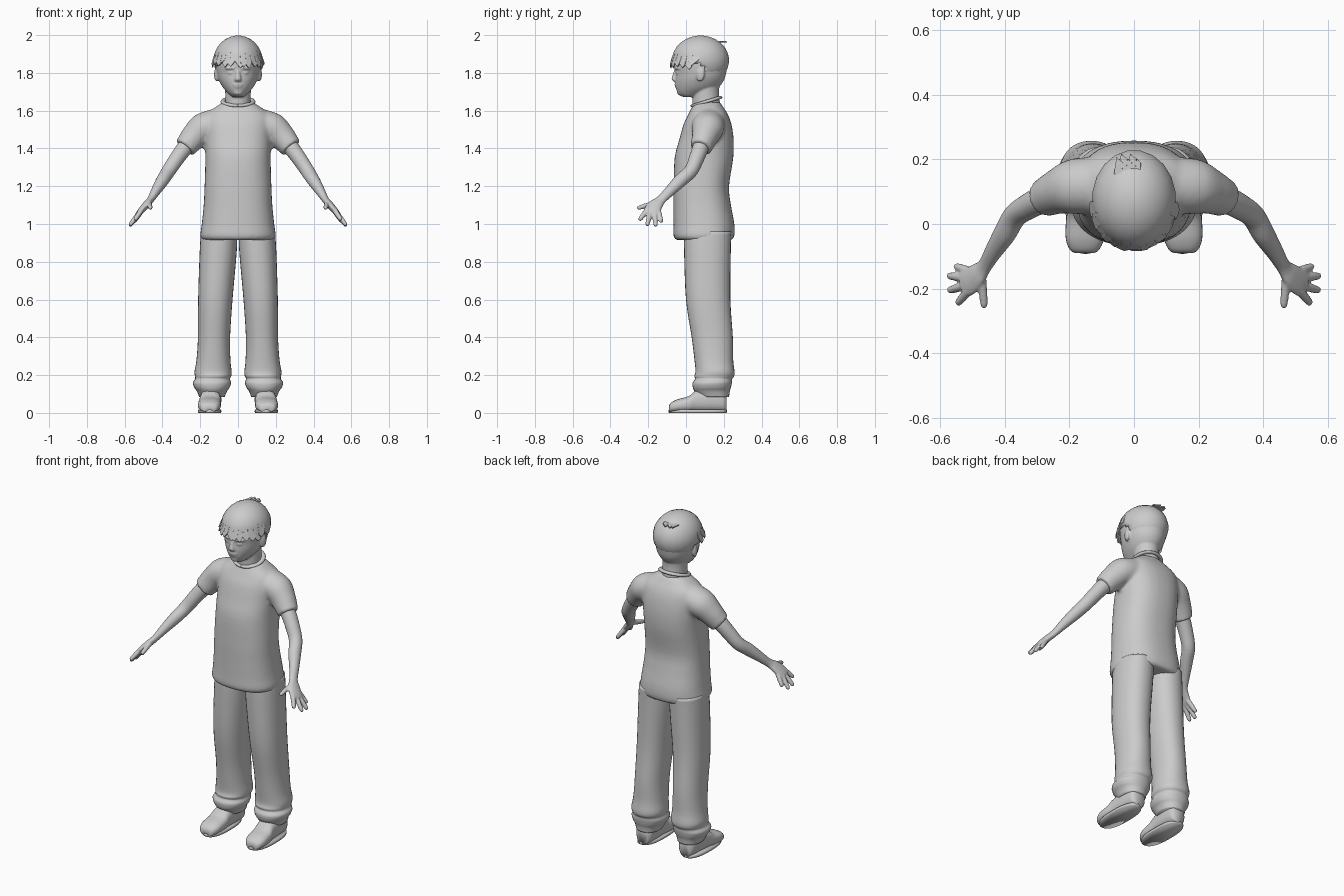
import bpy, bmesh, math, random
from mathutils import Vector as V, Matrix

if "Cube" in bpy.data.objects:
    bpy.data.objects.remove(bpy.data.objects["Cube"])

random.seed(4)
grey = bpy.data.materials.new("plain grey")
grey.diffuse_color = (0.6, 0.6, 0.6, 1)
grey.use_nodes = True
grey.node_tree.nodes["Principled BSDF"].inputs["Base Color"].default_value = grey.diffuse_color


def level(z, cx, rx, yf, yb):
    """Horizontal ring: centre and two half axes."""
    return V((cx, (yf + yb) / 2, z)), V((rx, 0, 0)), V((0, (yb - yf) / 2, 0))


def tube(points, ref):
    """Rings across a path of (x, y, z, half width, half thickness)."""
    rings = []
    for i, p in enumerate(points):
        a, b = points[max(i - 1, 0)], points[min(i + 1, len(points) - 1)]
        t = (V(b[:3]) - V(a[:3])).normalized()
        u = (V(ref) - t * t.dot(V(ref))).normalized()
        rings.append((V(p[:3]), u * p[3], t.cross(u) * p[4]))
    return rings


def loft(bm, rings, sides=28, power=2.0, steps=4):
    """Skin smoothly interpolated superellipse rings and cap the ends."""
    fine = []
    for i in range(len(rings) - 1):
        r = [rings[max(0, min(len(rings) - 1, i + k))] for k in (-1, 0, 1, 2)]
        for s in range(steps):
            t = s / steps
            fine.append([0.5 * (2 * b + (c - a) * t + (2 * a - 5 * b + 4 * c - d) * t * t
                                + (3 * b - a - 3 * c + d) * t ** 3)
                         for a, b, c, d in zip(*r)])
    fine.append(rings[-1])
    loops = []
    for c, u, v in fine:
        loop = []
        for k in range(sides):
            a = 2 * math.pi * k / sides
            x, y = math.cos(a), math.sin(a)
            loop.append(bm.verts.new(c + u * math.copysign(abs(x) ** (2 / power), x)
                                     + v * math.copysign(abs(y) ** (2 / power), y)))
        loops.append(loop)
    for p, q in zip(loops, loops[1:]):
        for k in range(sides):
            n = (k + 1) % sides
            bm.faces.new((p[k], p[n], q[n], q[k]))
    bm.faces.new(loops[0][::-1])
    bm.faces.new(loops[-1])


def ball(bm, centre, size, turn=0):
    m = Matrix.Translation(centre) @ Matrix.Rotation(turn, 4, 'Z') @ Matrix.Diagonal((*size, 1))
    bmesh.ops.create_uvsphere(bm, u_segments=20, v_segments=14, radius=1, matrix=m)


def finish(name, bm, voxel=0, smooth=2, mirror=False, flat=False):
    bmesh.ops.recalc_face_normals(bm, faces=bm.faces)
    me = bpy.data.meshes.new(name)
    bm.to_mesh(me)
    bm.free()
    me.materials.append(grey)
    if not flat:
        me.shade_smooth()
    ob = bpy.data.objects.new(name, me)
    bpy.context.collection.objects.link(ob)
    if voxel:
        r = ob.modifiers.new("fuse", 'REMESH')
        r.mode, r.voxel_size, r.use_smooth_shade = 'VOXEL', voxel, True
        s = ob.modifiers.new("soften", 'SMOOTH')
        s.factor, s.iterations = 0.5, smooth
    if mirror:
        ob.modifiers.new("mirror", 'MIRROR').use_mirror_merge = False
    return ob


# Shirt: torso fused with both sleeves
bm = bmesh.new()
loft(bm, [level(z, 0, rx, yf, yb) for z, rx, yf, yb in (
    (.915, .185, -.05, .24), (.935, .2, -.066, .256), (1.0, .192, -.066, .256),
    (1.1, .182, -.066, .238), (1.2, .177, -.066, .228), (1.35, .173, -.06, .25),
    (1.45, .176, -.035, .252), (1.53, .178, -.012, .24), (1.58, .168, .012, .222),
    (1.615, .125, .03, .2), (1.645, .08, .045, .18))], sides=40, power=2.4)
for s in (1, -1):
    loft(bm, tube([(.1 * s, .12, 1.53, .09, .085), (.19 * s, .115, 1.505, .085, .08),
                   (.235 * s, .1, 1.46, .07, .07), (.272 * s, .083, 1.415, .06, .061),
                   (.282 * s, .078, 1.403, .06, .061)], (0, 1, 0)))
finish("shirt", bm, voxel=.01, smooth=5)

# Collar band
bm = bmesh.new()
pts = []
for k in range(41):
    a = 2 * math.pi * k / 40
    pts.append((.08 * math.sin(a), .108 - .072 * math.cos(a), 1.648 - .022 * math.cos(a), .009, .013))
loft(bm, tube(pts, (0, 0, 1)), sides=8, steps=1)
finish("collar", bm)

# Trouser legs, with bunched cloth at the hem
bm = bmesh.new()
loft(bm, [level(*r) for r in (
    (.96, .1, .096, -.01, .24), (.85, .105, .098, -.01, .237), (.6, .12, .091, 0, .235),
    (.4, .127, .085, .03, .248), (.28, .13, .09, .045, .25), (.22, .132, .098, .05, .257),
    (.195, .132, .096, .044, .255), (.18, .135, .092, .048, .245), (.16, .138, .101, .035, .243),
    (.135, .138, .094, .036, .238), (.115, .138, .08, .045, .232), (.085, .138, .068, .07, .228))],
    sides=32, power=2.2)
finish("trouser_leg", bm, mirror=True)

# Shoes: upper and flat sole
bm = bmesh.new()
shoe = ((-.09, .153, .028, .034), (-.08, .153, .045, .05), (-.045, .152, .059, .068),
        (.015, .15, .06, .085), (.055, .147, .056, .115), (.14, .143, .055, .13),
        (.195, .142, .05, .12), (.215, .142, .036, .1))
loft(bm, [(V((cx, y, h / 2 + .004)), V((w, 0, 0)), V((0, 0, h / 2))) for y, cx, w, h in shoe], power=2.5)
loft(bm, [level(z, .15, .06 + e, -.091 - e, .215 + e) for z, e in ((0, 0), (.008, .002), (.018, 0))],
     power=2.5, steps=1)
finish("shoe", bm, mirror=True)

# Arm with palm and fingers
bm = bmesh.new()
loft(bm, tube([(.22, .1, 1.47, .045, .045), (.28, .078, 1.405, .043, .043),
               (.325, .055, 1.345, .04, .04), (.368, .025, 1.28, .037, .037),
               (.4, -.03, 1.23, .036, .034), (.435, -.085, 1.175, .029, .026),
               (.462, -.13, 1.13, .026, .019), (.485, -.158, 1.103, .038, .019),
               (.51, -.178, 1.075, .044, .017), (.53, -.188, 1.053, .04, .013)], (0, 1, 0)))
for base, tip in (((.5, -.15, 1.085), (.553, -.13, 1.008)), ((.515, -.168, 1.07), (.575, -.16, .988)),
                  ((.515, -.188, 1.068), (.574, -.206, .992)), ((.51, -.205, 1.075), (.547, -.247, 1.02)),
                  ((.472, -.15, 1.115), (.463, -.26, 1.083))):
    a, b = V(base), V(tip)
    loft(bm, tube([(*a, .014, .014), (*a.lerp(b, .5), .0135, .0135), (*a.lerp(b, .9), .011, .011),
                   (*b, .005, .005)], (0, 0, 1) if tip[0] < .5 else (0, 1, 0)), sides=12)
finish("arm", bm, voxel=.0045, smooth=3, mirror=True)

# Head, neck and facial features fused together
bm = bmesh.new()
loft(bm, [level(z, 0, rx, yf, yb) for z, rx, yf, yb in (
    (1.672, .028, -.015, .06), (1.688, .048, -.04, .1), (1.72, .078, -.053, .168),
    (1.76, .101, -.057, .2), (1.8, .113, -.056, .213), (1.85, .119, -.062, .22),
    (1.9, .112, -.05, .212), (1.95, .085, -.01, .175), (1.985, .04, .04, .12))], sides=36)
loft(bm, [level(1.58, 0, .075, .04, .185), level(1.64, 0, .068, .035, .18),
          level(1.7, 0, .068, .035, .175), level(1.75, 0, .07, .04, .18)])
loft(bm, tube([(0, -.052, 1.815, .01, .01), (0, -.06, 1.785, .013, .012),
               (0, -.064, 1.768, .018, .013), (0, -.055, 1.756, .016, .008)], (1, 0, 0)), sides=14)
ball(bm, (0, -.05, 1.738), (.026, .011, .006))
ball(bm, (0, -.048, 1.727), (.022, .011, .006))
ball(bm, (0, -.032, 1.697), (.026, .016, .015))
for s in (1, -1):
    ball(bm, (.038 * s, -.042, 1.8), (.019, .011, .008), .35 * s)
    ball(bm, (.042 * s, -.045, 1.825), (.03, .014, .008), .4 * s)
    ball(bm, (.113 * s, .075, 1.792), (.012, .024, .038), -.35 * s)
finish("head", bm, voxel=.0055, smooth=2)

# Hair cap, trimmed with a ragged edge
C, R = V((0, .077, 1.866)), V((.128, .15, .131))
bm = bmesh.new()
ball(bm, C, R)
bmesh.ops.subdivide_edges(bm, edges=bm.edges, cuts=1, use_grid_fill=True, smooth=1)
drop = []
for f in bm.faces:
    c = f.calc_center_median()
    limit = 1.865 if c.y < 0 else 1.84 if c.y < .1 else 1.79
    if c.z < limit + random.uniform(-.008, .008):
        drop.append(f)
bmesh.ops.delete(bm, geom=drop, context='FACES')
ob = finish("hair_cap", bm)
ob.modifiers.new("thickness", 'SOLIDIFY').thickness = .006


def on_hair(a, z, out):
    """Point on the hair cap at an angle from the front."""
    k = math.sqrt(max(0, 1 - ((z - C.z) / R.z) ** 2))
    return V((math.sin(a) * (R.x * k + out), C.y - math.cos(a) * (R.y * k + out), z))


# Fringe: overlapping flat locks, plus a small crown tuft
bm = bmesh.new()
for i in range(13):
    a = math.radians(-78 + 13 * i)
    w, low = random.uniform(.13, .18), random.uniform(1.815, 1.845)
    lean = random.uniform(-.1, .1)
    bm.faces.new([bm.verts.new(on_hair(*p)) for p in (
        (a - w, 1.915, .001), (a + w, 1.915, .001), (a + w, 1.87, .007), (a + w * .6 + lean, low + .012, .016),
        (a + lean, low, .018), (a - w * .8 + lean, low + .02, .013), (a - w, 1.87, .007))])
for i in range(5):
    x = -.05 + .014 * i
    p = V((x, .165 + .01 * (i % 2), 1.962))
    bm.faces.new([bm.verts.new(p + V(d)) for d in (
        (-.012, -.01, .004), (.012, -.012, .006), (.015, .025, .008), (-.004, .042, .004))])
ob = finish("hair_locks", bm, flat=True)
ob.modifiers.new("thickness", 'SOLIDIFY').thickness = .006
